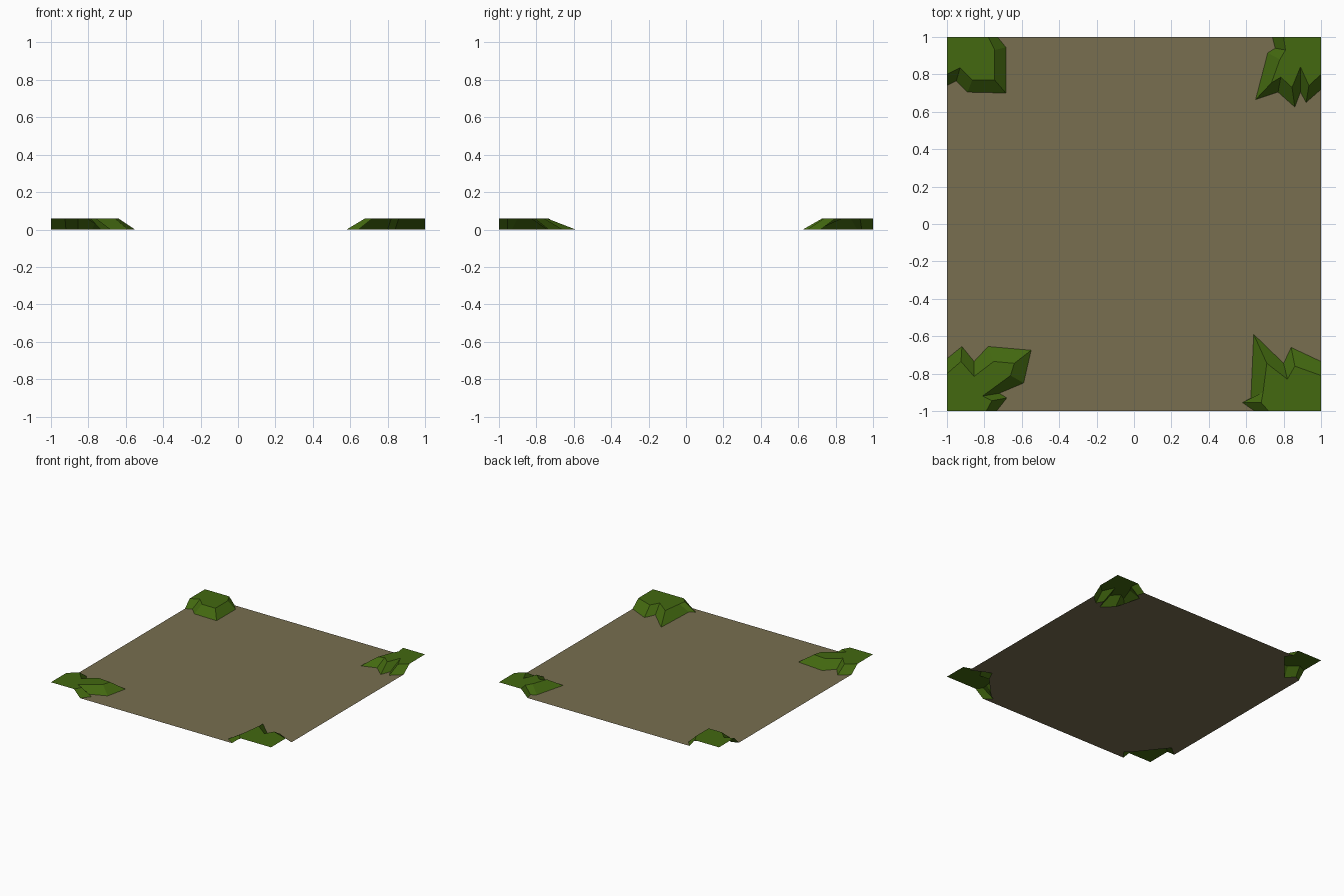
import bpy, bmesh

if "Cube" in bpy.data.objects:
    bpy.data.objects.remove(bpy.data.objects["Cube"])

H = 0.06  # height of the raised grass

def material(name, rgb):
    m = bpy.data.materials.new(name)
    m.diffuse_color = (*rgb, 1)
    m.use_nodes = True
    m.node_tree.nodes["Principled BSDF"].inputs["Base Color"].default_value = m.diffuse_color
    return m

earth = material("brown earth", (0.188, 0.156, 0.080))
green = material("grass green", (0.056, 0.140, 0.005))

# Each corner: ragged foot line and matching top line, both counterclockwise
front_left = (
    [(-1, -.72), (-.92, -.655), (-.855, -.735), (-.78, -.655), (-.55, -.675),
     (-.59, -.85), (-.72, -.905), (-.68, -.93), (-.735, -1)],
    [(-1, -.80), (-.925, -.735), (-.855, -.815), (-.75, -.735), (-.64, -.745),
     (-.66, -.81), (-.81, -.92), (-.76, -.945), (-.79, -1)])
front_right = (
    [(.645, -1), (.58, -.955), (.625, -.93), (.64, -.59), (.80, -.745),
     (.84, -.66), (1, -.735)],
    [(.72, -1), (.68, -.955), (.69, -.90), (.71, -.745), (.82, -.83),
     (.86, -.76), (1, -.81)])
back_right = (
    [(1, .72), (.92, .65), (.89, .705), (.86, .625), (.77, .705),
     (.65, .665), (.715, .915), (.755, .94), (.74, 1)],
    [(1, .80), (.935, .74), (.89, .84), (.845, .73), (.785, .785),
     (.735, .755), (.78, .88), (.81, .93), (.80, 1)])
back_left = (
    [(-.73, 1), (-.685, .945), (-.685, .70), (-.89, .705), (-.95, .765), (-1, .74)],
    [(-.78, 1), (-.745, .93), (-.745, .77), (-.865, .77), (-.93, .835), (-1, .80)])

def build(name, mat, fill):
    bm = bmesh.new()
    fill(bm)
    for f in bm.faces:  # all surfaces face upward
        f.normal_update()
        if f.normal.z < 0:
            f.normal_flip()
    mesh = bpy.data.meshes.new(name)
    bm.to_mesh(mesh)
    bm.free()
    mesh.materials.append(mat)
    bpy.context.collection.objects.link(bpy.data.objects.new(name, mesh))

# Grass sheet: flat top reaching the tile corner, banks sloping to the ground
def grass(name, foot, top, corner):
    def fill(bm):
        lo = [bm.verts.new((x, y, 0)) for x, y in foot]
        hi = [bm.verts.new((x, y, H)) for x, y in top]
        for i in range(len(lo) - 1):
            bm.faces.new((lo[i], lo[i + 1], hi[i + 1], hi[i]))
        bm.faces.new(hi + [bm.verts.new((*corner, H))])
    build(name, green, fill)

grass("grass_front_left", *front_left, (-1, -1))
grass("grass_front_right", *front_right, (1, -1))
grass("grass_back_right", *back_right, (1, 1))
grass("grass_back_left", *back_left, (-1, 1))

# Ground sheet, cut away beneath the grass
def ground(bm):
    rim = front_left[0] + front_right[0] + back_right[0] + back_left[0]
    face = bm.faces.new([bm.verts.new((x, y, 0)) for x, y in rim])
    bmesh.ops.triangulate(bm, faces=[face])

build("ground", earth, ground)
